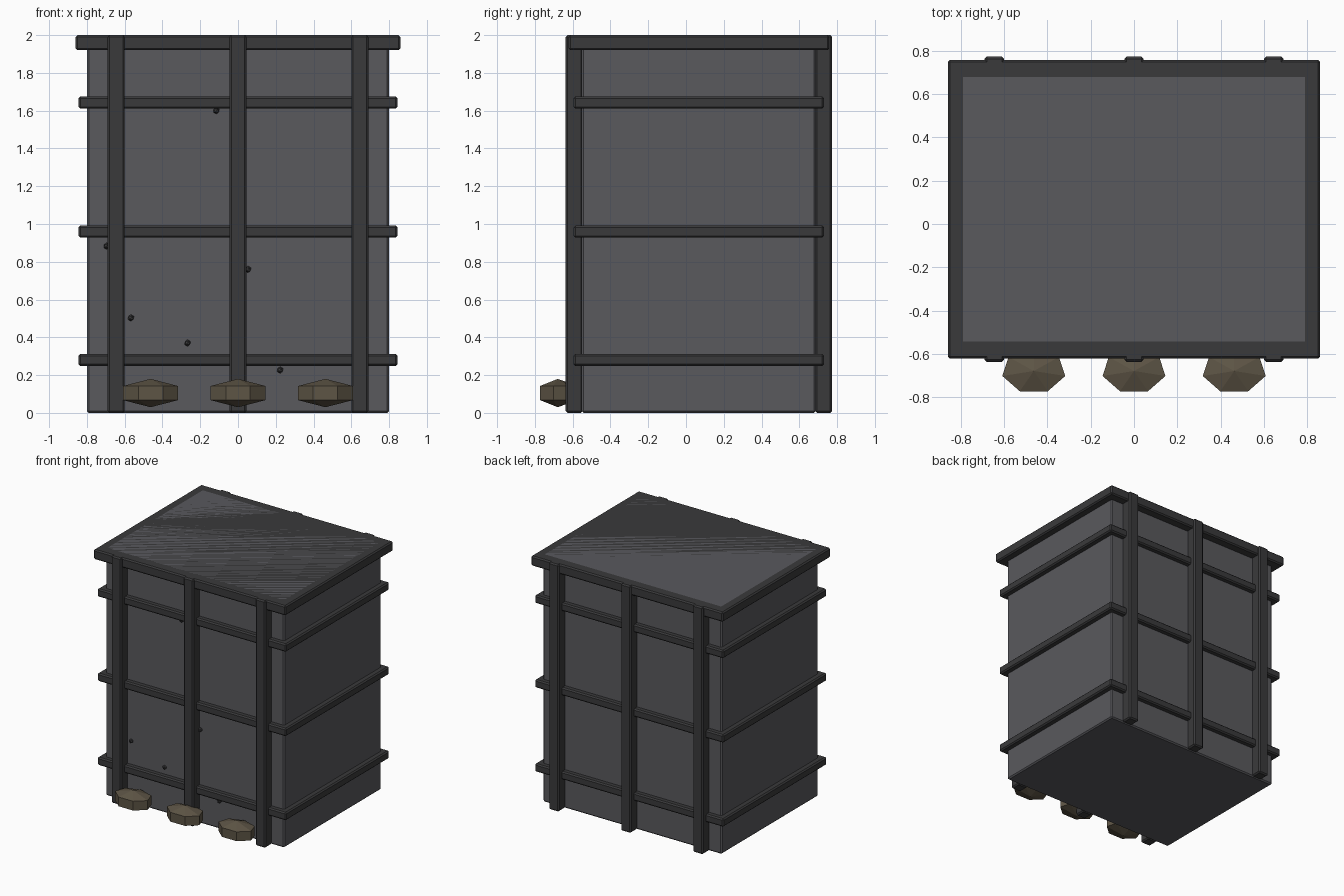
import bpy, bmesh
from mathutils import Matrix

if "Cube" in bpy.data.objects:
    bpy.data.objects.remove(bpy.data.objects["Cube"])

CY = 0.068          # depth centre of the crate; the stones stick out in front


def material(name, rgb):
    m = bpy.data.materials.new(name)
    m.diffuse_color = (*rgb, 1)
    m.use_nodes = True
    m.node_tree.nodes["Principled BSDF"].inputs["Base Color"].default_value = m.diffuse_color
    return m


PANEL = material("panel_grey", (0.10, 0.10, 0.11))
IRON = material("dark_iron", (0.042, 0.042, 0.044))
STONE = material("brown_stone", (0.11, 0.09, 0.06))


def finish(bm, name, mat, loc, bevel=0.0):
    mesh = bpy.data.meshes.new(name)
    bm.to_mesh(mesh)
    bm.free()
    mesh.materials.append(mat)
    ob = bpy.data.objects.new(name, mesh)
    ob.location = loc
    bpy.context.collection.objects.link(ob)
    if bevel:
        mod = ob.modifiers.new("edge_bevel", 'BEVEL')
        mod.width = bevel
        mod.segments = 1
    return ob


def box(name, mat, loc, size, bevel=0.01):
    bm = bmesh.new()
    bmesh.ops.create_cube(bm, size=1, matrix=Matrix.Diagonal((*size, 1)))
    return finish(bm, name, mat, loc, bevel)


# main body
box("body", PANEL, (0, CY, 1.0), (1.60, 1.24, 2.0))

# top rim, flush with the top of the body
box("top_rim", IRON, (0, CY, 1.96), (1.72, 1.38, 0.08))

# horizontal bands around the body
for i, z in enumerate((0.28, 0.96, 1.643)):
    box(f"band_{i}", IRON, (0, CY, z), (1.69, 1.325, 0.065))

# upright bars on front and back
for side, s in (("front", -1), ("back", 1)):
    for i, x in enumerate((-0.645, 0, 0.645)):
        box(f"{side}_upright_{i}", IRON, (x, CY + s * 0.66, 1.0), (0.09, 0.09, 2.0))

# seven-sided stones along the front foot
for i, x in enumerate((-0.463, 0, 0.463)):
    bm = bmesh.new()
    bmesh.ops.create_uvsphere(bm, u_segments=7, v_segments=3, radius=1,
                              matrix=Matrix.Diagonal((0.172, 0.12, 0.075, 1)))
    finish(bm, f"stone_{i}", STONE, (x, -0.679, 0.105))

# small studs scattered over the front face
for i, (x, z) in enumerate(((-0.115, 1.6), (-0.695, 0.883), (0.053, 0.76),
                            (-0.567, 0.503), (-0.267, 0.37), (0.223, 0.227))):
    bm = bmesh.new()
    bmesh.ops.create_icosphere(bm, subdivisions=1, radius=0.018)
    finish(bm, f"stud_{i}", IRON, (x, CY - 0.625, z))
